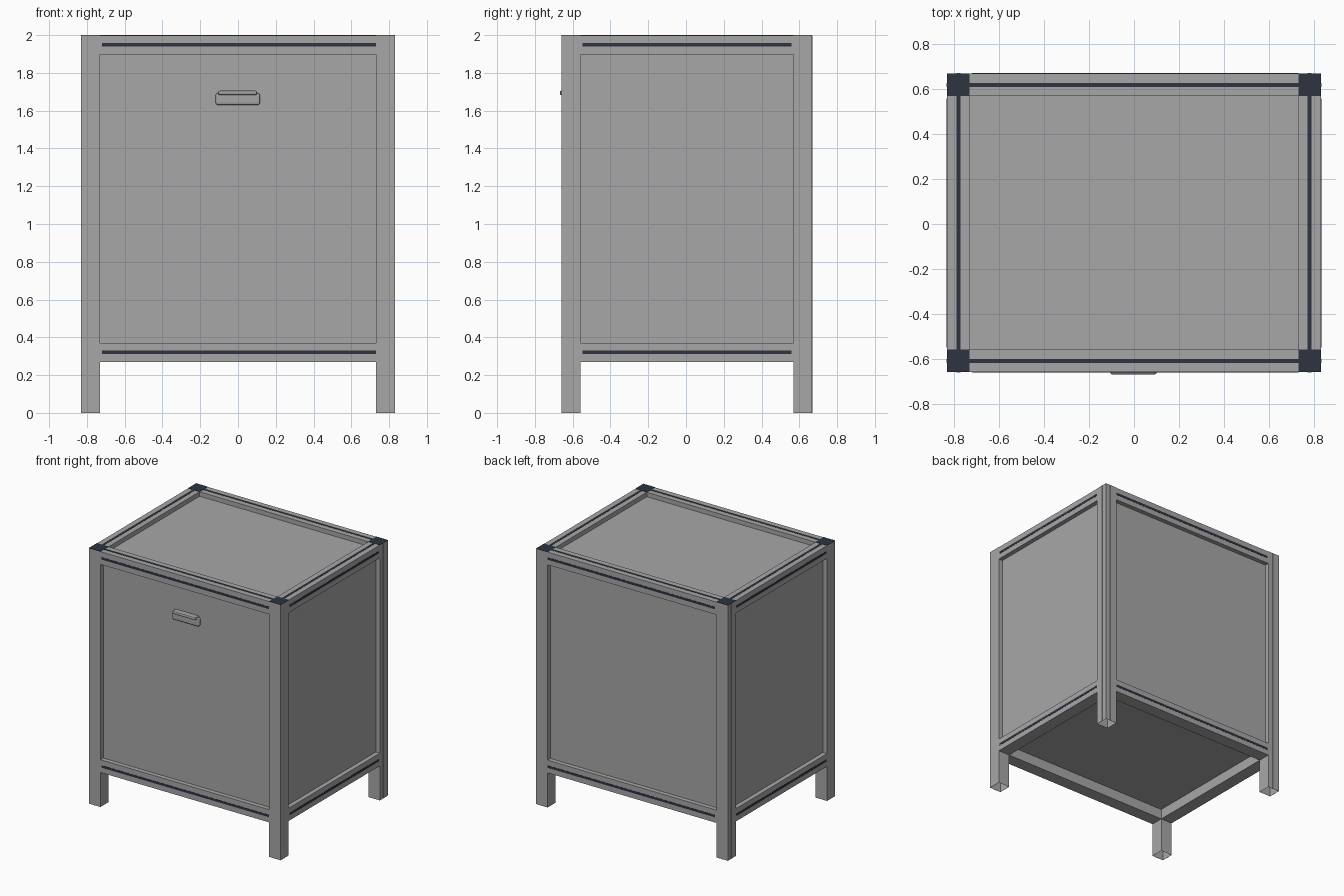
import bpy, bmesh
from mathutils import Vector

if "Cube" in bpy.data.objects:
    bpy.data.objects.remove(bpy.data.objects["Cube"])


def material(name, rgb):
    m = bpy.data.materials.new(name)
    m.diffuse_color = (*rgb, 1)
    m.use_nodes = True
    m.node_tree.nodes["Principled BSDF"].inputs["Base Color"].default_value = m.diffuse_color
    return m


GREY = material("aluminium grey", (0.38, 0.39, 0.38))
DARK = material("dark slate", (0.026, 0.034, 0.052))


def box(name, lo, hi, mat=GREY, bevel=0.0, segments=2):
    bm = bmesh.new()
    bmesh.ops.create_cube(bm, size=1)
    lo, hi = Vector(lo), Vector(hi)
    for v in bm.verts:
        v.co = Vector([(lo[i] + hi[i]) / 2 + v.co[i] * (hi[i] - lo[i]) for i in range(3)])
    me = bpy.data.meshes.new(name)
    bm.to_mesh(me)
    bm.free()
    me.materials.append(mat)
    ob = bpy.data.objects.new(name, me)
    bpy.context.collection.objects.link(ob)
    if bevel:
        mod = ob.modifiers.new("round", 'BEVEL')
        mod.width, mod.segments = bevel, segments
    return ob


X = 0.83                # outer half width
YF, YB = -0.658, 0.668  # front and back planes
W = 0.10                # frame bar width
Z0, Z1, H = 0.27, 0.37, 1.998
REC, T = 0.035, 0.012   # panel recess and thickness
S, P = 0.009, 0.0015    # slot strip half width and proudness

# Corner posts: open at the foot, dark end on top
for sx, side in ((-1, "left"), (1, "right")):
    for y0, end in ((YF, "front"), (YB - W, "back")):
        xa, xb = sorted((sx * X, sx * (X - W)))
        ob = box(f"{end}_{side}_post", (xa, y0, 0), (xb, y0 + W, H))
        bm = bmesh.new()
        bm.from_mesh(ob.data)
        bm.normal_update()
        bmesh.ops.delete(bm, geom=[f for f in bm.faces if f.normal.z < -0.5], context='FACES_ONLY')
        bm.to_mesh(ob.data)
        bm.free()
        box(f"{end}_{side}_post_cap", (xa, y0, H), (xb, y0 + W, 2.0), DARK)
        # Raised slot covers on the two outer faces of the post
        xc, yc = (xa + xb) / 2, y0 + W / 2
        yo = YF if end == "front" else YB
        box(f"{end}_{side}_post_strip_a", (xc - S, yo - P, 0), (xc + S, yo + P, H))
        box(f"{end}_{side}_post_strip_b", (sx * X - P, yc - S, 0), (sx * X + P, yc + S, H))

# Horizontal rails with dark slot strips
xi, yf, yb = X - W, YF + W, YB - W
for z0, z1, lvl in ((Z0, Z1, "lower"), (H - W, H, "upper")):
    zc = (z0 + z1) / 2
    for y0, yo, end in ((YF, YF, "front"), (yb, YB, "back")):
        box(f"{lvl}_{end}_rail", (-xi, y0, z0), (xi, y0 + W, z1))
        box(f"{lvl}_{end}_strip", (-xi + .01, yo - P, zc - S), (xi, yo + P, zc + S), DARK)
        if lvl == "upper":
            box(f"top_{end}_strip", (-xi, y0 + W / 2 - S, z1), (xi, y0 + W / 2 + S, z1 + P), DARK)
    for sx, side in ((-1, "left"), (1, "right")):
        xa, xb = sorted((sx * X, sx * xi))
        box(f"{lvl}_{side}_rail", (xa, yf, z0), (xb, yb, z1))
        box(f"{lvl}_{side}_strip", (sx * X - P, yf + .01, zc - S), (sx * X + P, yb - .01, zc + S), DARK)
        if lvl == "upper":
            xc = (xa + xb) / 2
            box(f"top_{side}_strip", (xc - S, yf, z1), (xc + S, yb, z1 + P), DARK)

# Recessed panels
zt = H - W
box("front_panel", (-xi, YF + REC, Z1), (xi, YF + REC + T, zt))
box("back_panel", (-xi, YB - REC - T, Z1), (xi, YB - REC, zt))
for sx, side in ((-1, "left"), (1, "right")):
    xa, xb = sorted((sx * (X - REC), sx * (X - REC - T)))
    box(f"{side}_panel", (xa, yf, Z1), (xb, yb, zt))
box("top_panel", (-xi, yf, H - REC - T), (xi, yb, H - REC))
box("bottom_panel", (-xi, yf, Z1 - 0.02), (xi, yb, Z1 - 0.008))

# Pull handle: rounded plate with a projecting lip above
box("handle_plate", (-0.118, -0.652, 1.63), (0.116, YF + REC + .002, 1.693), bevel=0.012, segments=3)
box("handle_lip", (-0.105, -0.668, 1.682), (0.10, YF + REC + .002, 1.706), bevel=0.008, segments=2)
